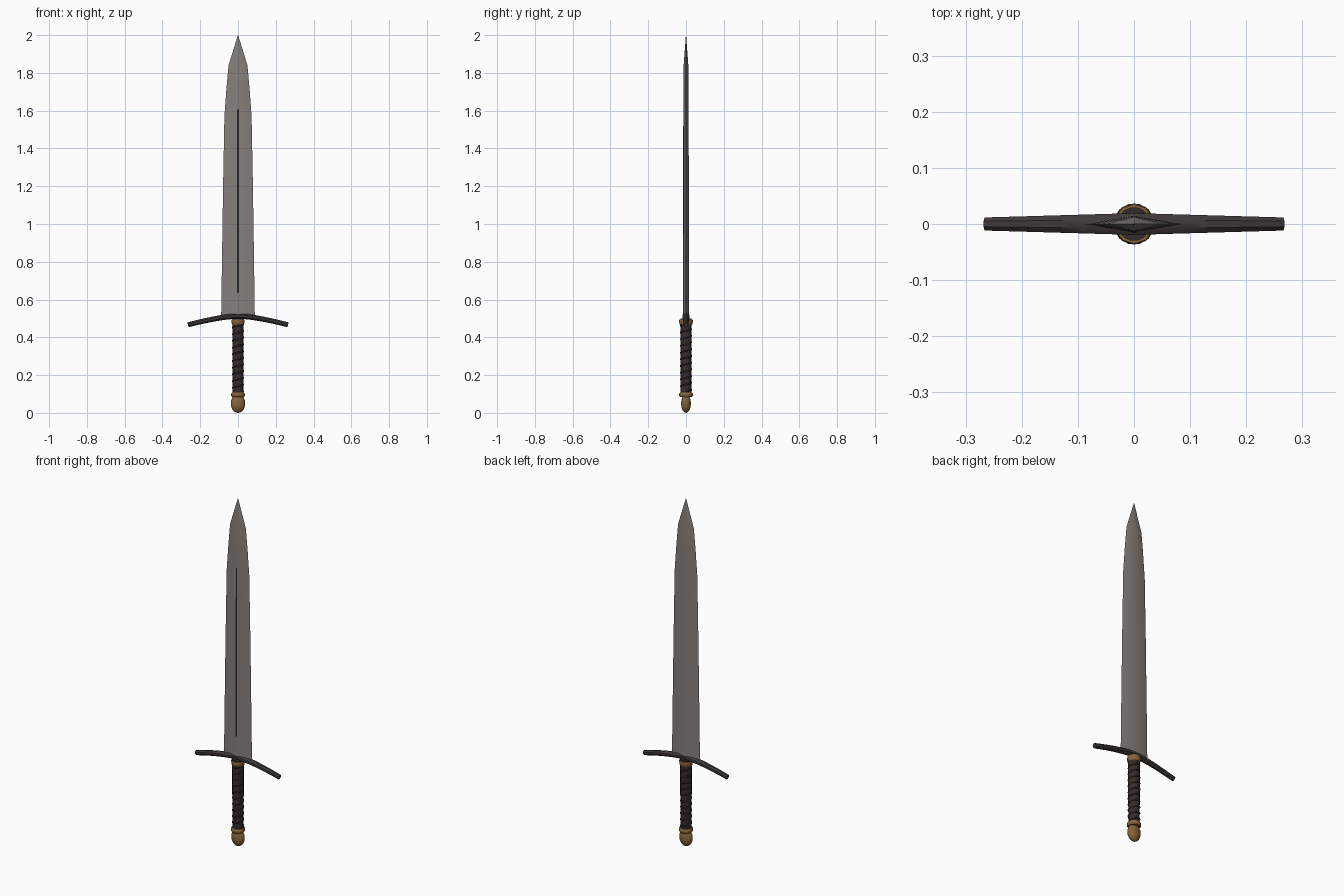
import bpy, bmesh, math

if "Cube" in bpy.data.objects:
    bpy.data.objects.remove(bpy.data.objects["Cube"])


def material(name, rgb):
    m = bpy.data.materials.new(name)
    m.diffuse_color = (*rgb, 1)
    m.use_nodes = True
    m.node_tree.nodes["Principled BSDF"].inputs["Base Color"].default_value = m.diffuse_color
    return m


STEEL = material("warm steel", (0.235, 0.215, 0.2))
IRON = material("dark iron", (0.05, 0.04, 0.04))
LEATHER = material("dark leather", (0.034, 0.025, 0.024))
BRASS = material("aged brass", (0.25, 0.13, 0.04))
BLACK = material("groove black", (0.02, 0.018, 0.018))


def loft(name, rings, mat, angle=40):
    """Skin a list of equal-length point rings into a closed solid."""
    bm = bmesh.new()
    vs = [[bm.verts.new(p) for p in r] for r in rings]
    n = len(rings[0])
    for a, b in zip(vs, vs[1:]):
        for i in range(n):
            j = (i + 1) % n
            bm.faces.new((a[i], a[j], b[j], b[i]))
    bm.faces.new(vs[0][::-1])
    bm.faces.new(vs[-1])
    bmesh.ops.remove_doubles(bm, verts=bm.verts, dist=1e-6)
    bmesh.ops.recalc_face_normals(bm, faces=bm.faces)
    me = bpy.data.meshes.new(name)
    bm.to_mesh(me)
    bm.free()
    me.materials.append(mat)
    ob = bpy.data.objects.new(name, me)
    bpy.context.collection.objects.link(ob)
    bpy.ops.object.select_all(action='DESELECT')
    ob.select_set(True)
    bpy.context.view_layer.objects.active = ob
    bpy.ops.object.shade_smooth_by_angle(angle=math.radians(angle))
    return ob


def ellipse(z, rx, ry, n):
    return [(rx * math.cos(2 * math.pi * (i + .5) / n),
             ry * math.sin(2 * math.pi * (i + .5) / n), z) for i in range(n)]


def turned(name, profile, mat, n=16, flat=1.0, angle=40):
    """Turned part from (z, radius) pairs; flat squashes it in y."""
    return loft(name, [ellipse(z, r, r * flat, n) for z, r in profile], mat, angle)


# Blade: diamond section narrowing to the point
outline = [(0.51, 0.089, 0.016), (0.80, 0.085, 0.0155), (1.20, 0.079, 0.015),
           (1.57, 0.072, 0.014), (1.72, 0.061, 0.0135), (1.84, 0.050, 0.0125),
           (2.0, 0.0005, 0.0005)]
loft("blade", [[(w, 0, z), (0, t, z), (-w, 0, z), (0, -t, z)]
               for z, w, t in outline], STEEL)

# Dark groove line along the front ridge
loft("blade_groove", [[(-.004, -y, z), (.004, -y, z), (.004, -.012, z), (-.004, -.012, z)]
                      for z, y in ((0.635, .0162), (1.605, .0144))], BLACK)

# Cross guard: drooping bar, thinner towards the ends
rings = []
for i in range(-8, 9):
    x = 0.265 * i / 8
    u = abs(i) / 8
    z = 0.513 - 0.047 * u ** 1.5
    hy, hz = 0.020 - 0.008 * u, 0.015 - 0.002 * u
    lean = math.copysign(0.25 * u, x)
    ring = []
    for k in range(8):
        a = math.pi * (k + .5) / 4
        dz = hz * 1.05 * math.sin(a)
        ring.append((x + lean * dz, hy * 1.05 * math.cos(a), z + dz))
    rings.append(ring)
loft("cross_guard", rings, IRON)

# Grip core and its spiral wrap
turned("grip", [(0.09, 0.029), (0.3, 0.030), (0.5, 0.030)], LEATHER)
cu = bpy.data.curves.new("grip_wrap", 'CURVE')
cu.dimensions = '3D'
cu.bevel_depth = 0.0045
cu.bevel_resolution = 1
cu.use_fill_caps = True
sp = cu.splines.new('POLY')
turns, per = 10, 16
sp.points.add(turns * per)
for i, p in enumerate(sp.points):
    a = 2 * math.pi * i / per
    p.co = (0.0285 * math.cos(a), 0.0285 * math.sin(a),
            0.115 + 0.355 * i / (turns * per), 1)
cu.materials.append(LEATHER)
bpy.context.collection.objects.link(bpy.data.objects.new("grip_wrap", cu))

# Brass collars at both ends of the grip
turned("upper_collar", [(0.465, 0.031), (0.470, 0.034), (0.487, 0.037), (0.495, 0.035)],
       BRASS, 10)
turned("lower_collar", [(0.084, 0.032), (0.090, 0.037), (0.102, 0.037), (0.109, 0.032)],
       BRASS, 12)

# Pommel: egg shape flattened front to back
profile = []
for i in range(11):
    a = math.pi * i / 10
    profile.append((0.05 - 0.05 * math.cos(a), 0.0385 * math.sin(a) + 0.0005))
turned("pommel", profile, BRASS, 16, 0.68, 60)
